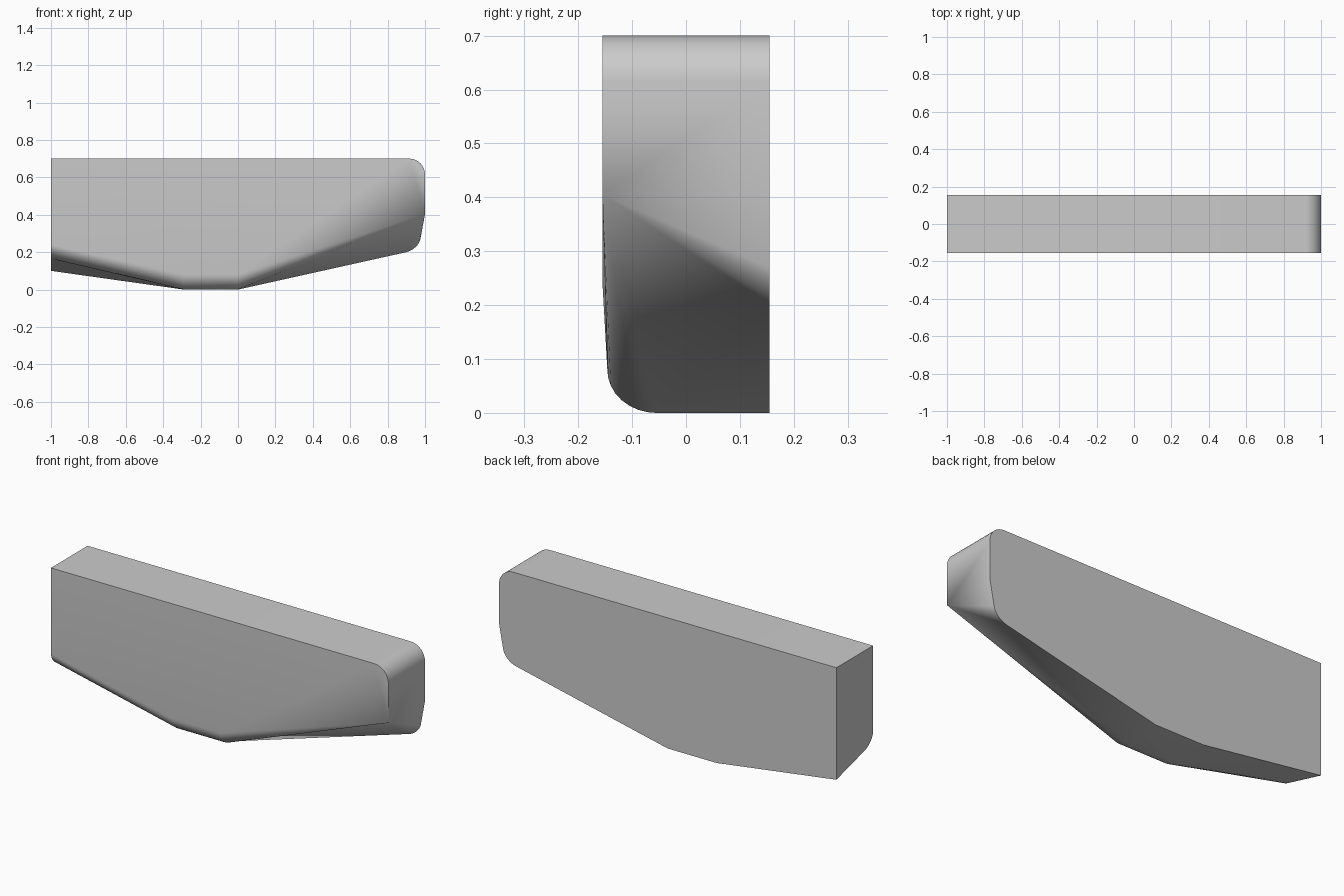
import bpy
import bmesh
import math
from mathutils import Vector

cube = bpy.data.objects.get("Cube")
if cube:
    bpy.data.objects.remove(cube)

FRONT, BACK, STEPS = -0.155, 0.155, 8

material = bpy.data.materials.new("plain grey")
material.use_nodes = True
grey = (0.6, 0.6, 0.6, 1)
material.diffuse_color = grey
material.node_tree.nodes["Principled BSDF"].inputs["Base Color"].default_value = grey

bm = bmesh.new()


def curve(a, corner, b):
    """Rounded corner running from a to b."""
    a, corner, b = Vector(a), Vector(corner), Vector(b)
    w = math.sqrt(0.5)
    points = []
    for i in range(STEPS + 1):
        t = i / STEPS
        k = ((1 - t) ** 2, 2 * w * t * (1 - t), t * t)
        points.append(bm.verts.new((a * k[0] + corner * k[1] + b * k[2]) / sum(k)))
    return points


def strip(a, b):
    for i in range(len(a) - 1):
        bm.faces.new((a[i], a[i + 1], b[i + 1], b[i]))


def fan(tip, points):
    for a, b in zip(points, points[1:]):
        bm.faces.new((tip, a, b))


# Rounded lower front edge at three stations, closing on one tip
edge_end = curve((-1, FRONT, 0.24), (-1, FRONT, 0.185), (-1, -0.085, 0.165))
edge_mid = curve((-0.29, -0.146, 0.08), (-0.29, -0.146, 0), (-0.29, -0.055, 0))
edge_keel = curve((0, -0.146, 0.08), (0, -0.146, 0), (0, -0.055, 0))
tip = bm.verts.new((1, FRONT, 0.405))

# Rear lower outline
rear = [bm.verts.new((x, BACK, z)) for x, z in ((-1, 0.1), (-0.29, 0), (0, 0))]
rear_corner = curve((0.9, BACK, 0.2), (0.965, BACK, 0.215), (0.975, BACK, 0.27))
rear_side = bm.verts.new((1, BACK, 0.405))

# Rounded top corner and square top end
top_front, top_back = [
    curve((1, y, 0.615), (1, y, 0.7), (0.915, y, 0.7)) for y in (FRONT, BACK)]
end_front = bm.verts.new((-1, FRONT, 0.7))
end_back = bm.verts.new((-1, BACK, 0.7))
top_front.append(end_front)
top_back.append(end_back)

# Underside, tapering end and top
strip(edge_end + rear[:1], edge_mid + rear[1:2])
strip(edge_mid + rear[1:2], edge_keel + rear[2:])
fan(tip, edge_keel + rear_corner + [rear_side])
bm.faces.new((edge_keel[-1], rear[2], rear_corner[0]))
strip([tip] + top_front, [rear_side] + top_back)

# Front, back and square end
bm.faces.new([end_front, edge_end[0], edge_mid[0], edge_keel[0], tip] + top_front[:-1])
bm.faces.new(rear + rear_corner + [rear_side] + top_back)
bm.faces.new(edge_end + [rear[0], end_back, end_front])

bmesh.ops.recalc_face_normals(bm, faces=bm.faces[:])
bmesh.ops.triangulate(bm, faces=[f for f in bm.faces if len(f.verts) > 4])

mesh = bpy.data.meshes.new("tapered_block")
bm.to_mesh(mesh)
bm.free()
mesh.materials.append(material)
block = bpy.data.objects.new("tapered_block", mesh)
bpy.context.collection.objects.link(block)
bpy.ops.object.select_all(action="DESELECT")
block.select_set(True)
bpy.context.view_layer.objects.active = block
bpy.ops.object.shade_smooth_by_angle(angle=math.radians(30))
